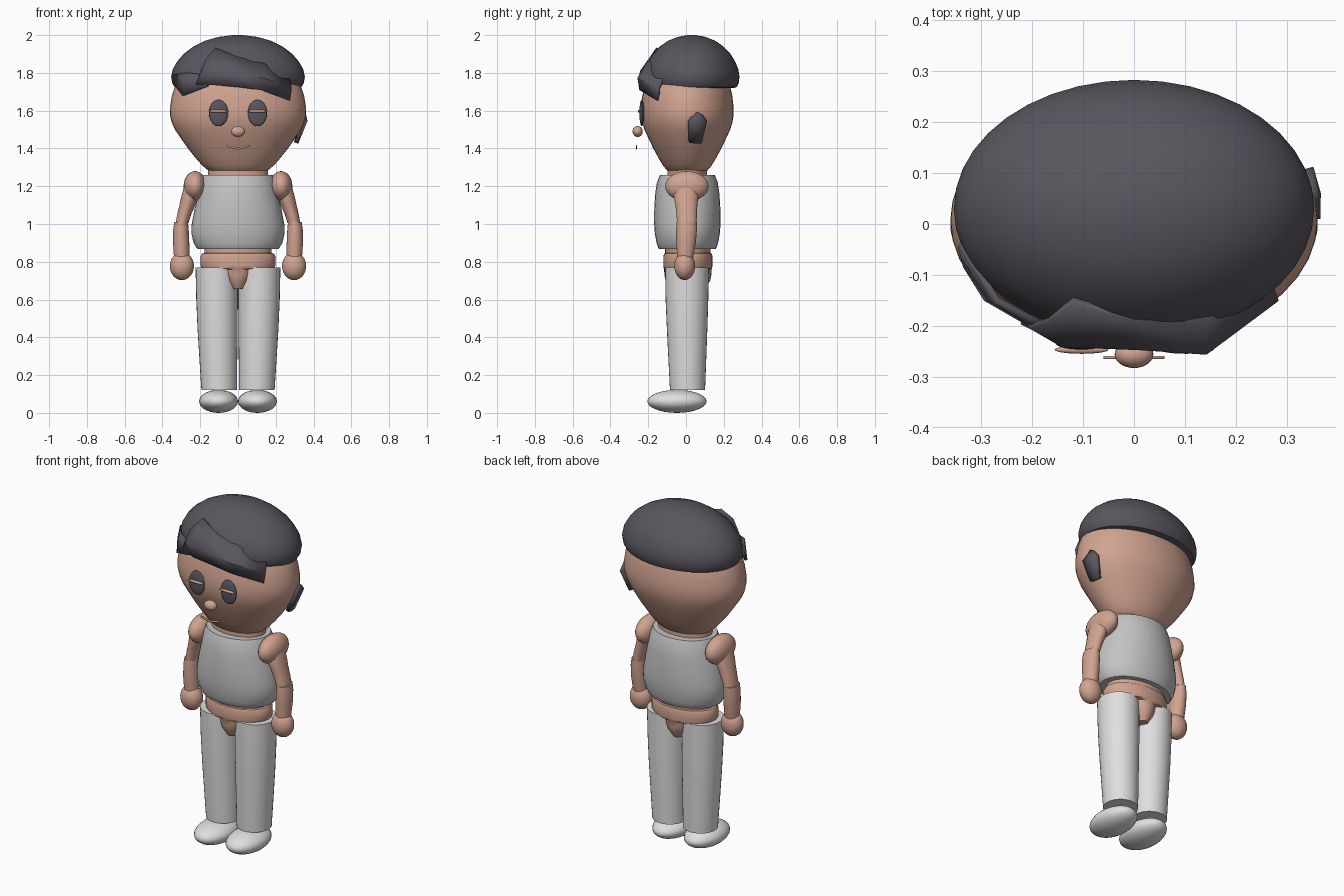
import bpy, bmesh
from math import cos, sin, pi, radians

if "Cube" in bpy.data.objects:
    bpy.data.objects.remove(bpy.data.objects["Cube"])


def material(name, *rgb):
    m = bpy.data.materials.new(name)
    m.use_nodes = True
    m.diffuse_color = (*rgb, 1)
    m.node_tree.nodes["Principled BSDF"].inputs["Base Color"].default_value = (*rgb, 1)
    return m


SKIN = material("skin", .64, .37, .28)
HAIR = material("charcoal", .1, .092, .112)
SHIRT = material("shirt grey", .55, .55, .55)
WHITE = material("off white", .74, .74, .74)


def make(name, bm, mat, angle=40):
    """Turn a bmesh into a smooth shaded object."""
    bmesh.ops.recalc_face_normals(bm, faces=bm.faces)
    me = bpy.data.meshes.new(name)
    bm.to_mesh(me)
    bm.free()
    me.materials.append(mat)
    ob = bpy.data.objects.new(name, me)
    bpy.context.collection.objects.link(ob)
    bpy.ops.object.select_all(action="DESELECT")
    ob.select_set(True)
    bpy.context.view_layer.objects.active = ob
    bpy.ops.object.shade_smooth_by_angle(angle=radians(angle))
    return ob


def loft(name, mat, rings, segs=32):
    """Skin elliptical rings given as (cx, cy, z, rx, ry), with capped ends."""
    bm = bmesh.new()
    loops = [[bm.verts.new((cx + rx * cos(2 * pi * i / segs),
                            cy + ry * sin(2 * pi * i / segs), z))
              for i in range(segs)] for cx, cy, z, rx, ry in rings]
    for a, b in zip(loops, loops[1:]):
        for i in range(segs):
            j = (i + 1) % segs
            bm.faces.new((a[i], a[j], b[j], b[i]))
    bm.faces.new(loops[0])
    bm.faces.new(loops[-1])
    return make(name, bm, mat)


def ball(name, mat, centre, radii, segs=28):
    bm = bmesh.new()
    bmesh.ops.create_uvsphere(bm, u_segments=segs, v_segments=segs // 2, radius=1)
    bmesh.ops.scale(bm, vec=radii, verts=bm.verts)
    bmesh.ops.translate(bm, vec=centre, verts=bm.verts)
    return make(name, bm, mat)


def sheet(name, mat, rows, thickness):
    """Thick sheet spanned between rows of points."""
    bm = bmesh.new()
    grid = [[bm.verts.new(p) for p in row] for row in rows]
    for a, b in zip(grid, grid[1:]):
        for i in range(len(a) - 1):
            bm.faces.new((a[i], a[i + 1], b[i + 1], b[i]))
    ob = make(name, bm, mat)
    mod = ob.modifiers.new("thickness", "SOLIDIFY")
    mod.thickness = thickness
    mod.offset = 0
    return ob


# head: wide cheeks narrowing to the chin
head = [(1.27, .13), (1.285, .16), (1.31, .19), (1.35, .225), (1.4, .265), (1.45, .3),
        (1.5, .334), (1.54, .352), (1.58, .361), (1.62, .36), (1.68, .35), (1.74, .33),
        (1.82, .28)]
loft("head", SKIN, [(0, .007, z, r, r * .68) for z, r in head], 40)

# hair cap
cap = [(1.72, .31), (1.725, .335), (1.745, .348), (1.78, .354), (1.82, .345), (1.86, .322),
       (1.9, .288), (1.94, .235), (1.97, .175), (1.99, .105), (2.0, .03)]
loft("hair_cap", HAIR, [(0, .03, z, r, r * .715) for z, r in cap], 40)

# fringe swept to the left, with a short tuft on the right temple
sheet("fringe", HAIR, [
    [(-.17, -.19, 1.87), (-.12, -.15, 1.93), (0, -.185, 1.88), (.14, -.18, 1.845), (.27, -.12, 1.77)],
    [(-.2, -.2, 1.79), (-.14, -.235, 1.81), (0, -.24, 1.79), (.14, -.25, 1.77), (.28, -.145, 1.715)],
    [(-.22, -.19, 1.74), (-.12, -.235, 1.735), (0, -.24, 1.725), (.12, -.24, 1.71), (.27, -.145, 1.655)],
], .015)
sheet("temple_tuft", HAIR, [
    [(-.34, -.04, 1.79), (-.27, -.15, 1.8), (-.16, -.21, 1.79)],
    [(-.33, -.08, 1.73), (-.29, -.145, 1.68), (-.16, -.22, 1.73)],
], .015)

# dark patch at the left ear
sheet("ear_patch", HAIR, [
    [(.345, .03, 1.57), (.348, .06, 1.59), (.34, .085, 1.575)],
    [(.357, .01, 1.545), (.357, .06, 1.55), (.343, .11, 1.545)],
    [(.31, .015, 1.435), (.31, .045, 1.43), (.305, .08, 1.43)],
], .02)

# face
for side, s in (("left", 1), ("right", -1)):
    ball(side + "_eye", HAIR, (s * .103, -.234, 1.588), (.051, .013, .07))
    ball(side + "_eyelid", SKIN, (s * .103, -.247, 1.597), (.053, .008, .008))
ball("nose", SKIN, (0, -.256, 1.49), (.038, .027, .029))
sheet("mouth", SKIN, [
    [(x, -.262, 1.4 + d + abs(x) * .22) for x in (-.06, -.03, 0, .03, .06)]
    for d in (.004, -.006)], .006)

# torso
loft("neck", SKIN, [(0, .007, 1.22, .16, .105), (0, .007, 1.3, .16, .105)])
loft("shirt", SHIRT, [(0, .007, z, rx, ry) for z, rx, ry in (
    (.868, .215, .15), (.875, .22, .155), (.9, .235, .163), (.95, .247, .172),
    (1.0, .245, .176), (1.08, .23, .175), (1.16, .212, .17), (1.22, .2, .161),
    (1.26, .185, .145))])
loft("pelvis", SKIN, [(0, .01, z, rx, ry) for z, rx, ry in (
    (.655, .04, .09), (.7, .075, .118), (.73, .088, .124), (.76, .095, .126),
    (.765, .19, .128), (.78, .198, .13), (.83, .198, .13), (.843, .19, .126),
    (.846, .178, .12), (.88, .178, .12))])

# arms and legs, mirrored
for side, s in (("left", 1), ("right", -1)):
    ball(side + "_shoulder", SKIN, (s * .228, .005, 1.2), (.06, .115, .08))
    loft(side + "_upper_arm", SKIN, [(s * x, y, z, rx, ry) for x, y, z, rx, ry in (
        (.235, 0, 1.2, .05, .065), (.252, 0, 1.15, .047, .066),
        (.268, .002, 1.1, .042, .058), (.285, .004, 1.05, .037, .054),
        (.296, .004, 1.005, .034, .052))], 24)
    loft(side + "_forearm", SKIN, [(s * x, y, z, rx, ry) for x, y, z, rx, ry in (
        (.301, .004, 1.01, .036, .053), (.302, .003, .97, .041, .055),
        (.301, 0, .9, .043, .052), (.298, -.004, .82, .041, .042))], 24)
    ball(side + "_hand", SKIN, (s * .297, -.007, .777), (.064, .055, .074))
    loft(side + "_trouser_leg", WHITE, [(s * x, y, z, rx, ry) for x, y, z, rx, ry in (
        (.1, .008, .122, .094, .093), (.104, .007, .28, .1, .1),
        (.108, .006, .44, .106, .107), (.111, .005, .6, .11, .113),
        (.113, .005, .77, .112, .116))])
    ball(side + "_shoe", WHITE, (s * .103, -.048, .061), (.103, .157, .061))
